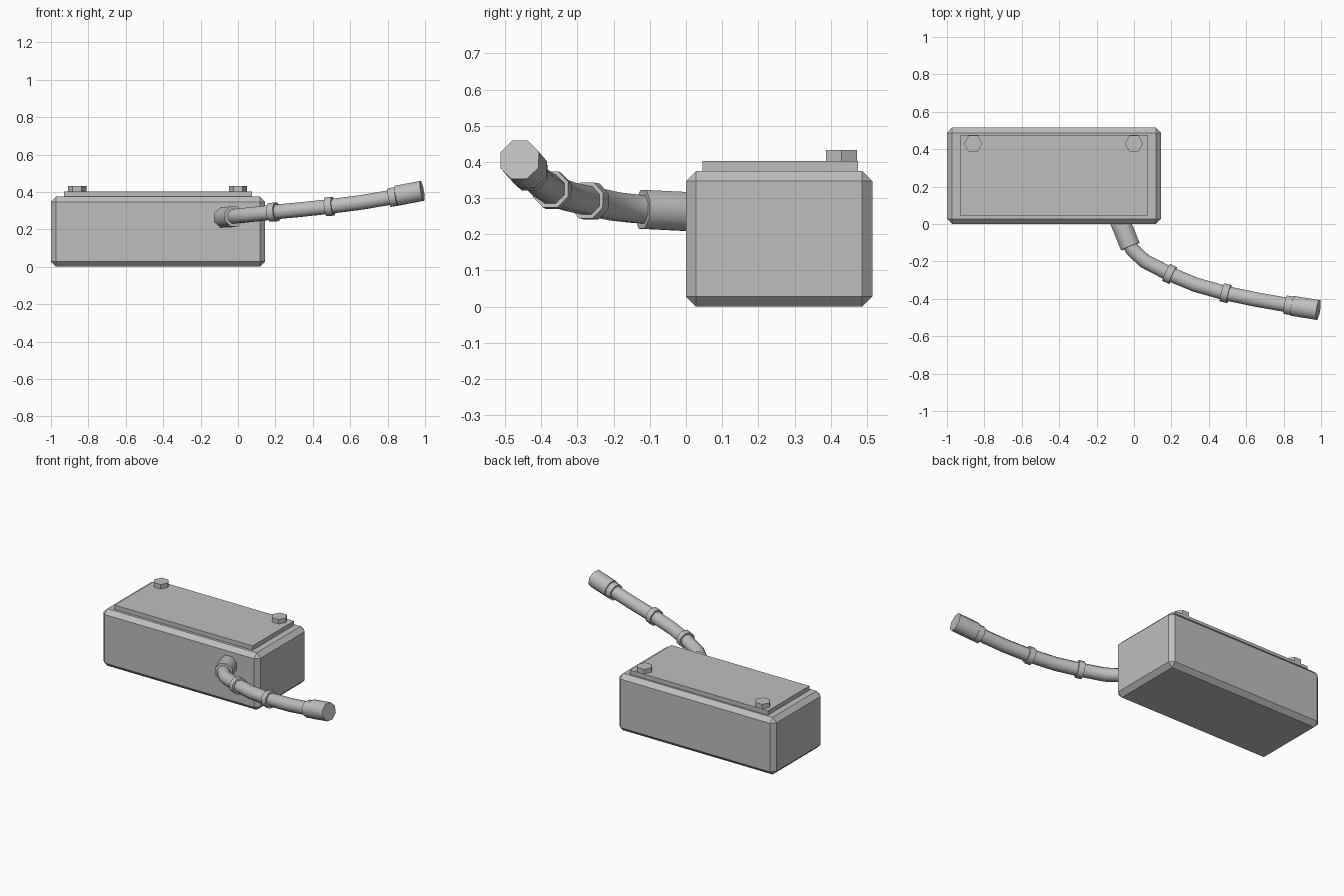
import bpy, math
from math import pi
from mathutils import Vector

cube = bpy.data.objects.get("Cube")
if cube:
    bpy.data.objects.remove(cube, do_unlink=True)

grey = bpy.data.materials.new("plain grey")
grey.use_nodes = True
COLOUR = (0.52, 0.52, 0.52, 1)
grey.diffuse_color = COLOUR
grey.node_tree.nodes["Principled BSDF"].inputs["Base Color"].default_value = COLOUR


def box(name, low, high, chamfer=0):
    low, high = Vector(low), Vector(high)
    bpy.ops.mesh.primitive_cube_add(size=1, location=(low + high) / 2)
    ob = bpy.context.object
    ob.name = name
    ob.scale = high - low
    bpy.ops.object.transform_apply(location=False, rotation=False, scale=True)
    ob.data.materials.append(grey)
    if chamfer:
        mod = ob.modifiers.new("chamfer", 'BEVEL')
        mod.width = chamfer
        mod.segments = 1
    return ob


def tube(name, path, radius, sides=8):
    """Closed round bar swept along a list of points."""
    pts = [Vector(p) for p in path]
    verts, faces = [], []
    last = len(pts) - 1
    for i, p in enumerate(pts):
        along = (pts[min(i + 1, last)] - pts[max(i - 1, 0)]).normalized()
        side = along.cross(Vector((0, 0, 1))).normalized()
        up = side.cross(along)
        for k in range(sides):
            a = 2 * pi * (k + 0.5) / sides
            verts.append(p + radius * (math.cos(a) * side + math.sin(a) * up))
    for i in range(last):
        for k in range(sides):
            a, b = i * sides + k, i * sides + (k + 1) % sides
            faces.append((a, b, b + sides, a + sides))
    faces.append(tuple(reversed(range(sides))))
    faces.append(tuple(range(last * sides, (last + 1) * sides)))
    mesh = bpy.data.meshes.new(name)
    mesh.from_pydata(verts, [], faces)
    mesh.materials.append(grey)
    ob = bpy.data.objects.new(name, mesh)
    bpy.context.collection.objects.link(ob)
    bpy.ops.object.select_all(action='DESELECT')
    ob.select_set(True)
    bpy.context.view_layer.objects.active = ob
    bpy.ops.object.shade_smooth_by_angle(angle=math.radians(60))
    return ob


# Chamfered housing with its lid
box("housing", (-1, 0, 0), (0.145, 0.515, 0.375), 0.028)
box("lid", (-0.93, 0.045, 0.365), (0.075, 0.475, 0.403))

# Hexagonal bolt heads at the back of the lid
for name, x in (("right_bolt", -0.86), ("left_bolt", 0.0)):
    bpy.ops.mesh.primitive_cylinder_add(vertices=6, radius=0.049, depth=0.035,
                                        location=(x, 0.43, 0.415), rotation=(0, 0, pi / 6))
    bolt = bpy.context.object
    bolt.name = name
    bolt.data.materials.append(grey)

# Hose sweeping forward and to the left
hose_path = [(-0.04, -0.08, 0.267), (-0.01, -0.135, 0.27), (0.055, -0.197, 0.277),
             (0.19, -0.267, 0.292), (0.33, -0.325, 0.305), (0.49, -0.37, 0.322),
             (0.66, -0.405, 0.344), (0.83, -0.435, 0.373), (0.9, -0.446, 0.387)]
tube("hose", hose_path, 0.042)

# Clamping rings along the hose
for n, i in enumerate((3, 5, 7)):
    mid = Vector(hose_path[i])
    along = (Vector(hose_path[i + 1]) - Vector(hose_path[i - 1])).normalized()
    tube(f"hose_ring_{n + 1}", [mid - along * 0.019, mid + along * 0.019], 0.054)

# Collars at both ends of the hose
tube("base_collar", [(-0.077, 0.02, 0.262), (-0.02, -0.12, 0.269)], 0.058)
tube("end_collar", [(0.85, -0.438, 0.38), (0.985, -0.46, 0.406)], 0.058)
